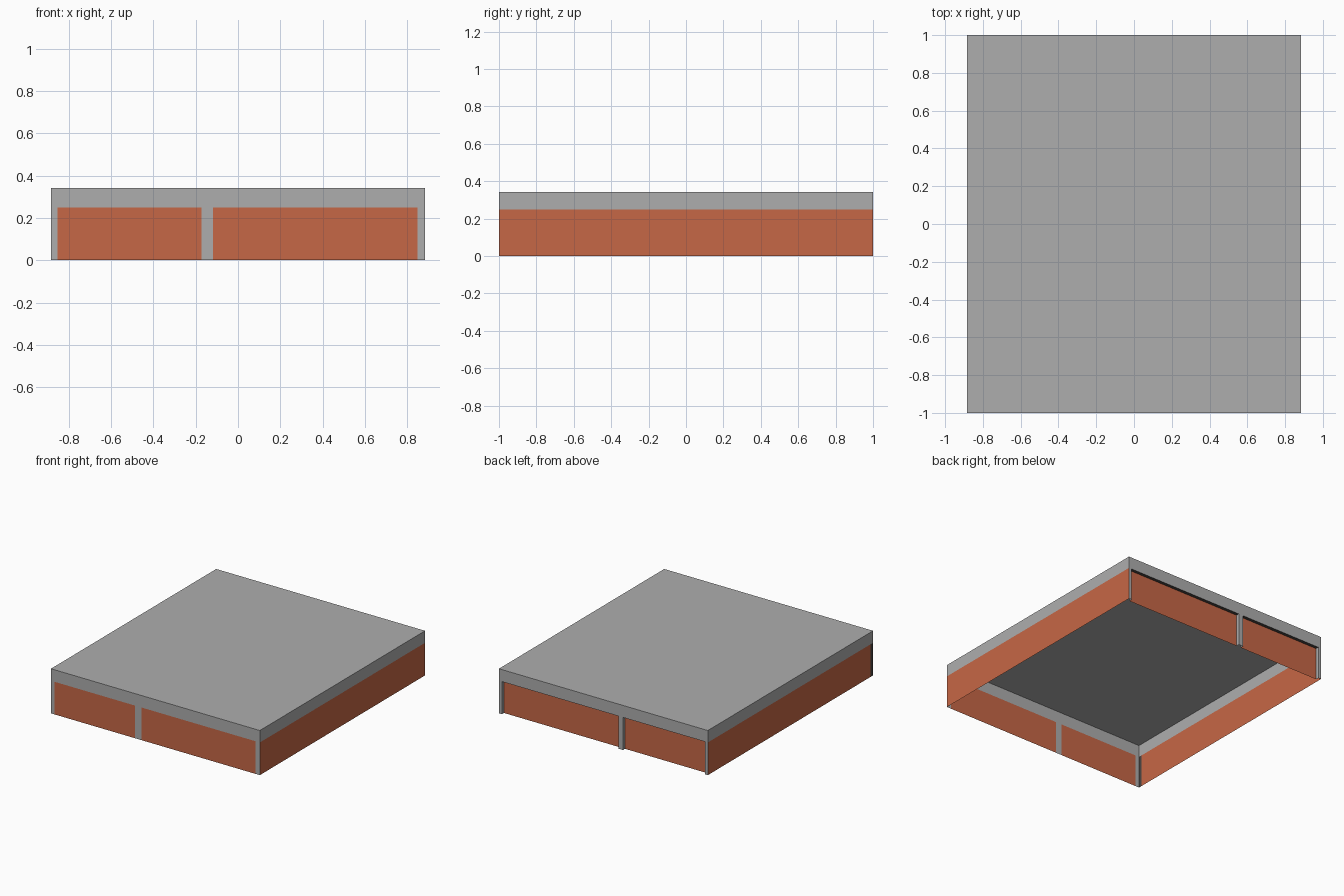
import bpy, bmesh
from mathutils import Vector

if "Cube" in bpy.data.objects:
    bpy.data.objects.remove(bpy.data.objects["Cube"])

W, D, H, BAND = 0.885, 1.0, 0.342, 0.25   # half width, half depth, height, top of brick


def material(name, rgb):
    m = bpy.data.materials.new(name)
    m.diffuse_color = (*rgb, 1)
    m.use_nodes = True
    m.node_tree.nodes["Principled BSDF"].inputs["Base Color"].default_value = m.diffuse_color
    return m


MATS = [material("grey_concrete", (0.423, 0.423, 0.423)),
        material("orange_brick", (0.565, 0.136, 0.061)),
        material("dark_trim", (0.07, 0.06, 0.055))]
GREY, BRICK, DARK = range(3)


def sheet(name, us, vs, place, rule, recess=None):
    """Thin wall: a grid of quads over us x vs, coloured by rule(column, row)."""
    bm = bmesh.new()
    grid = [[bm.verts.new(place(u, v)) for v in vs] for u in us]
    for i in range(len(us) - 1):
        for j in range(len(vs) - 1):
            f = bm.faces.new((grid[i][j], grid[i + 1][j], grid[i + 1][j + 1], grid[i][j + 1]))
            f.material_index = rule(i, j)
    if recess:
        # push the brick panels inwards, leaving jambs and a lintel underside
        for f in [f for f in bm.faces if f.material_index == BRICK]:
            new = bmesh.ops.extrude_face_region(bm, geom=[f])["geom"]
            bmesh.ops.translate(bm, vec=Vector(recess),
                                verts=[g for g in new if isinstance(g, bmesh.types.BMVert)])
            for s in {s for g in new if isinstance(g, bmesh.types.BMEdge) for s in g.link_faces}:
                if s not in new:
                    z = [v.co.z for v in s.verts]
                    s.material_index = GREY if max(z) - min(z) > 0.01 else DARK
            if f.is_valid:
                bmesh.ops.delete(bm, geom=[f], context='FACES_ONLY')
        sills = [f for f in bm.faces if all(v.co.z < 0.001 for v in f.verts)]
        bmesh.ops.delete(bm, geom=sills, context='FACES')
    me = bpy.data.meshes.new(name)
    bm.to_mesh(me)
    bm.free()
    for m in MATS:
        me.materials.append(m)
    ob = bpy.data.objects.new(name, me)
    bpy.context.collection.objects.link(ob)
    return ob


def panels(i, j):
    return BRICK if j == 0 and i in (1, 3) else GREY


rows = [0, BAND, H]

# flat roof
sheet("roof", [-W, W], [-D, D], lambda u, v: (u, v, H), lambda i, j: GREY)

# front wall: two flush brick panels between grey posts
sheet("front_wall", [-W, -0.855, -0.172, -0.118, 0.85, W], rows,
      lambda u, v: (u, -D, v), panels)

# back wall: brick panels set back behind grey posts
sheet("back_wall", [W, 0.86, -0.127, -0.165, -0.86, -W], rows,
      lambda u, v: (u, D, v), panels, recess=(0, -0.025, 0))

# side walls: full brick below a grey band, dark trim at the left front corner
sheet("right_wall", [-D, D], rows, lambda u, v: (W, u, v),
      lambda i, j: GREY if j else BRICK)
sheet("left_wall", [D, -0.97, -D], rows, lambda u, v: (-W, u, v),
      lambda i, j: GREY if j else (DARK if i else BRICK))
